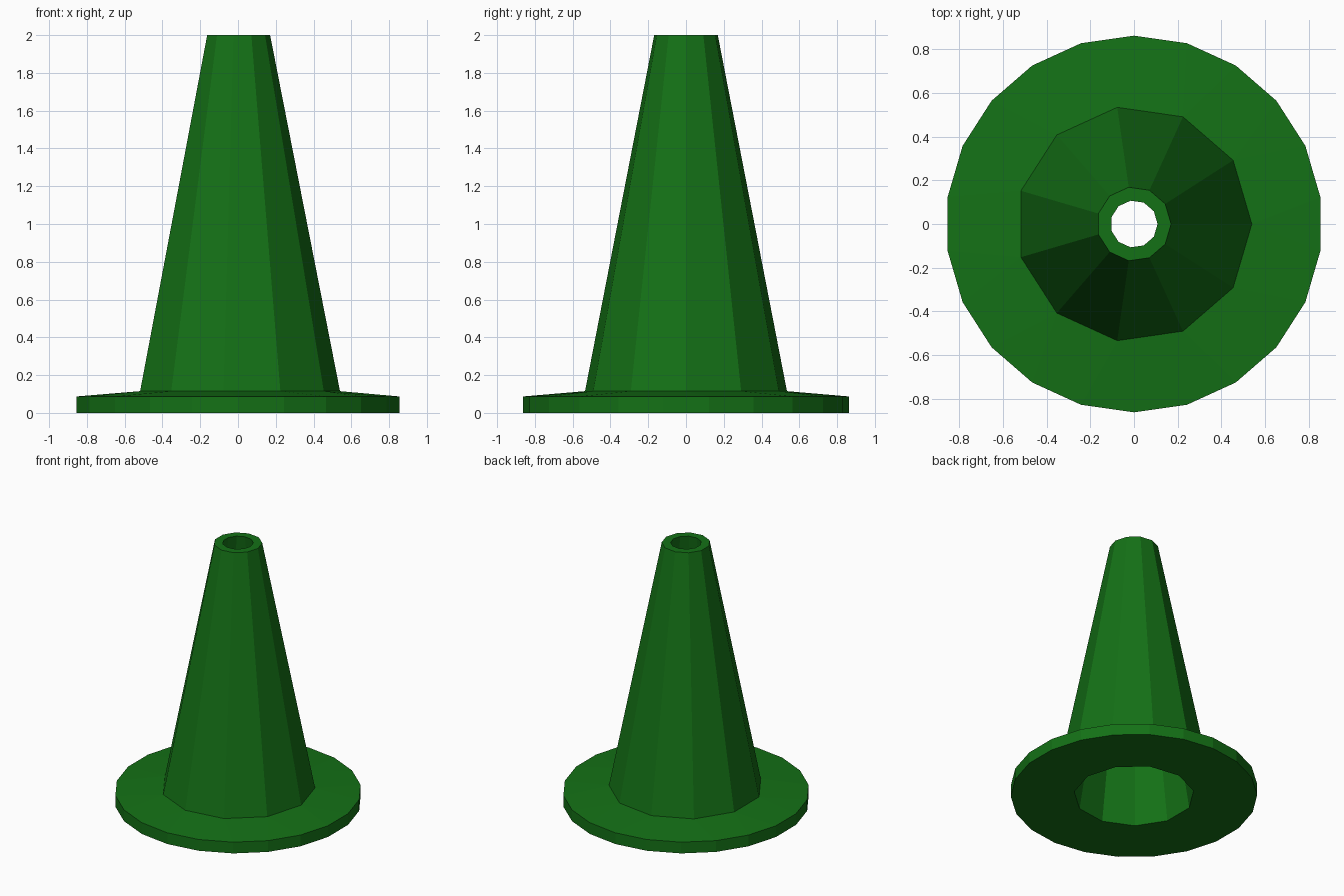
import bpy, bmesh
from math import cos, sin, pi

if "Cube" in bpy.data.objects:
    bpy.data.objects.remove(bpy.data.objects["Cube"])

N = 11  # sides of the cone; the foot has twice as many
bm = bmesh.new()


def ring(count, radius, z, offset=0.0):
    angles = [offset + 2 * pi * i / count for i in range(count)]
    return [bm.verts.new((radius * cos(a), radius * sin(a), z)) for a in angles]


def bridge(a, b):
    n = len(a)
    for i in range(n):
        j = (i + 1) % n
        bm.faces.new((a[i], a[j], b[j], b[i]))


def bridge_double(inner, outer):
    # each inner corner sits midway between two outer corners
    for k in range(N):
        after, before = outer[2 * k], outer[2 * k - 1]
        bm.faces.new((inner[k], before, after))
        bm.faces.new((inner[k], after, outer[2 * k + 1], inner[(k + 1) % N]))


# Foot disc rings
half_step = pi / (2 * N)
foot_low = ring(2 * N, 0.863, 0.0, half_step)
foot_high = ring(2 * N, 0.863, 0.087, half_step)

# Cone rings, outside and inside
cone_base = ring(N, 0.54, 0.115)
cone_top = ring(N, 0.17, 2.0)
hole_top = ring(N, 0.108, 2.0)
hole_base = ring(N, 0.422, 0.0)

# Skin: rim, sloped foot, cone wall, top lip, hollow, underside
bridge(foot_low, foot_high)
bridge_double(cone_base, foot_high)
bridge(cone_base, cone_top)
bridge(cone_top, hole_top)
bridge(hole_top, hole_base)
bridge_double(hole_base, foot_low)
bmesh.ops.recalc_face_normals(bm, faces=bm.faces)

mesh = bpy.data.meshes.new("traffic_cone")
bm.to_mesh(mesh)
bm.free()
cone = bpy.data.objects.new("traffic_cone", mesh)
bpy.context.collection.objects.link(cone)

# Dark green plastic
green = bpy.data.materials.new("green_plastic")
green.diffuse_color = (0.007, 0.165, 0.008, 1.0)
green.use_nodes = True
green.node_tree.nodes["Principled BSDF"].inputs["Base Color"].default_value = green.diffuse_color
mesh.materials.append(green)
